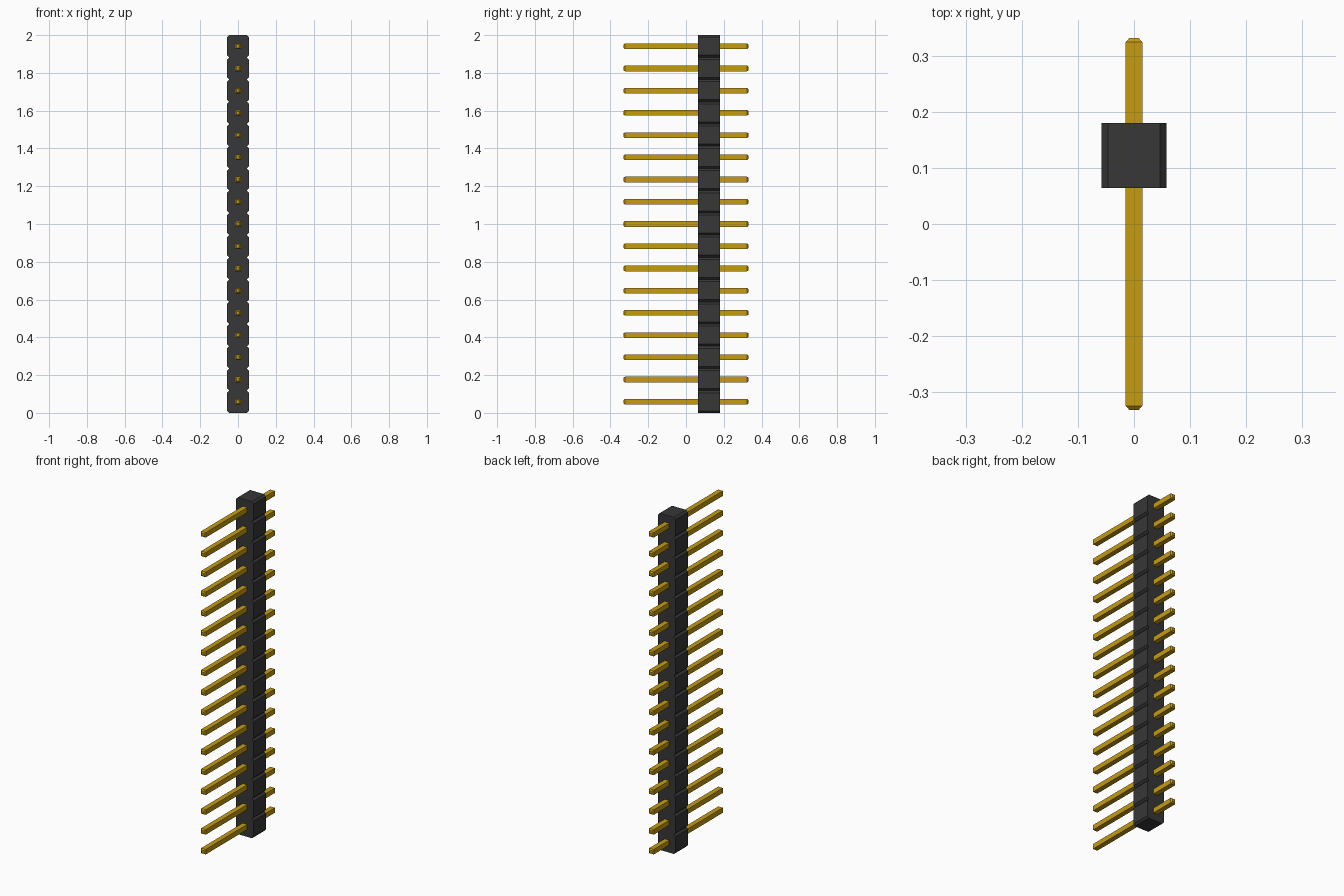
import bpy
import bmesh

if "Cube" in bpy.data.objects:
    bpy.data.objects.remove(bpy.data.objects["Cube"], do_unlink=True)

COUNT = 17
PITCH = 2.0 / COUNT
HALF_W = 0.0578                      # housing half width
CHAMFER = 0.0112                     # housing corner cut
BODY_Y = (0.0645, 0.180)             # housing front and back
PIN_R, PIN_TIP = 0.0150, 0.0082      # pin half widths, shaft and tip
PIN_END, TIP_LEN = 0.3315, 0.0075


def make_material(name, colour):
    mat = bpy.data.materials.new(name)
    mat.use_nodes = True
    mat.diffuse_color = (*colour, 1)
    bsdf = next(n for n in mat.node_tree.nodes if n.type == 'BSDF_PRINCIPLED')
    bsdf.inputs["Base Color"].default_value = (*colour, 1)
    return mat


def loft(name, sections, mat):
    """Join matching (x, y, z) outlines into a capped solid."""
    bm = bmesh.new()
    rings = [[bm.verts.new(p) for p in ring] for ring in sections]
    n = len(rings[0])
    for a, b in zip(rings, rings[1:]):
        for i in range(n):
            j = (i + 1) % n
            bm.faces.new((a[i], a[j], b[j], b[i]))
    bm.faces.new(rings[0])
    bm.faces.new(rings[-1])
    bmesh.ops.recalc_face_normals(bm, faces=bm.faces)
    mesh = bpy.data.meshes.new(name)
    bm.to_mesh(mesh)
    bm.free()
    mesh.materials.append(mat)
    obj = bpy.data.objects.new(name, mesh)
    bpy.context.collection.objects.link(obj)
    return obj


black = make_material("black plastic", (0.038, 0.038, 0.038))
gold = make_material("gold plating", (0.57, 0.335, 0.005))

# Housing: chamfered octagonal cells stacked along z, one per pin
for k in range(COUNT):
    z0, z1 = k * PITCH, (k + 1) * PITCH
    w, c = HALF_W, CHAMFER
    outline = [(-w + c, z0), (w - c, z0), (w, z0 + c), (w, z1 - c),
               (w - c, z1), (-w + c, z1), (-w, z1 - c), (-w, z0 + c)]
    loft(f"housing_cell_{k + 1}",
         [[(x, y, z) for x, z in outline] for y in BODY_Y], black)

# Pins: square rods through the housing with tapered tips
stations = [(-PIN_END, PIN_TIP), (-PIN_END + TIP_LEN, PIN_R),
            (PIN_END - TIP_LEN, PIN_R), (PIN_END, PIN_TIP)]
for k in range(COUNT):
    zc = (k + 0.5) * PITCH
    loft(f"pin_{k + 1}",
         [[(sx * r, y, zc + sz * r)
           for sx, sz in ((-1, -1), (1, -1), (1, 1), (-1, 1))]
          for y, r in stations], gold)
